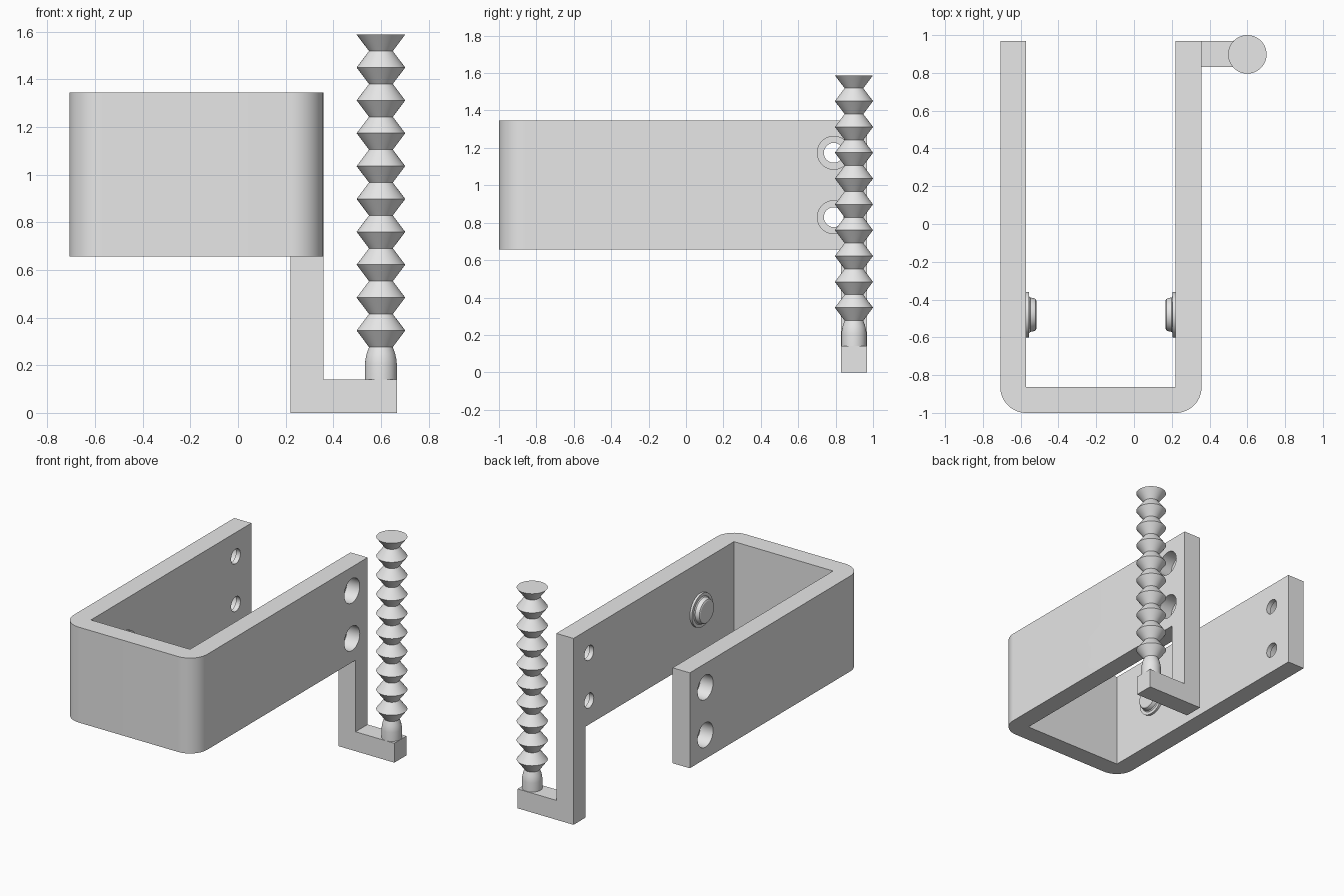
import bpy, bmesh, math
from mathutils import Matrix, Vector

cube = bpy.data.objects.get("Cube")
if cube:
    bpy.data.objects.remove(cube, do_unlink=True)

GREY = (0.8, 0.8, 0.8, 1.0)
grey = bpy.data.materials.new("plain grey")
grey.use_nodes = True
grey.diffuse_color = GREY
grey.node_tree.nodes["Principled BSDF"].inputs["Base Color"].default_value = GREY


def finish(bm, name):
    bmesh.ops.recalc_face_normals(bm, faces=bm.faces)
    mesh = bpy.data.meshes.new(name)
    bm.to_mesh(mesh)
    bm.free()
    mesh.materials.append(grey)
    obj = bpy.data.objects.new(name, mesh)
    bpy.context.collection.objects.link(obj)
    return obj


def smooth(obj):
    bpy.ops.object.select_all(action="DESELECT")
    obj.select_set(True)
    bpy.context.view_layer.objects.active = obj
    bpy.ops.object.shade_smooth_by_angle(angle=math.radians(25))


def prism(name, points, depth):
    """Extrude a closed outline of 3D points along a depth vector."""
    bm = bmesh.new()
    face = bm.faces.new([bm.verts.new(p) for p in points])
    ext = bmesh.ops.extrude_face_region(bm, geom=[face])
    moved = [v for v in ext["geom"] if isinstance(v, bmesh.types.BMVert)]
    bmesh.ops.translate(bm, verts=moved, vec=Vector(depth))
    return finish(bm, name)


def lathe(name, profile, location, tilt=0.0, sides=64):
    """Spin (radius, height) pairs into a capped solid, tilted about y."""
    bm = bmesh.new()
    rings = [[bm.verts.new((r * math.cos(math.tau * i / sides),
                            r * math.sin(math.tau * i / sides), h))
              for i in range(sides)] for r, h in profile]
    for a, b in zip(rings, rings[1:]):
        for i in range(sides):
            j = (i + 1) % sides
            bm.faces.new((a[i], a[j], b[j], b[i]))
    bm.faces.new(rings[0])
    bm.faces.new(rings[-1])
    place = Matrix.Translation(location) @ Matrix.Rotation(tilt, 4, "Y")
    bmesh.ops.transform(bm, matrix=place, verts=bm.verts)
    return finish(bm, name)


# Main dimensions
LEFT, RIGHT, FRONT, BACK = -0.708, 0.358, -1.0, 0.968
BOTTOM, TOP, WALL = 0.657, 1.346, 0.137
MIDDLE = (BOTTOM + TOP) / 2


def corner(cx, cy, start):
    steps = 16
    return [(cx + WALL * math.cos(start + math.pi / 2 * i / steps),
             cy + WALL * math.sin(start + math.pi / 2 * i / steps), BOTTOM)
            for i in range(steps + 1)]


# U-shaped bracket: rounded outer corners, square inner corners
inner_l, inner_r, inner_f = LEFT + WALL, RIGHT - WALL, FRONT + WALL
outline = [(LEFT, BACK, BOTTOM)]
outline += corner(inner_l, inner_f, math.pi)
outline += corner(inner_r, inner_f, math.pi * 1.5)
outline += [(RIGHT, BACK, BOTTOM), (inner_r, BACK, BOTTOM),
            (inner_r, inner_f, BOTTOM), (inner_l, inner_f, BOTTOM),
            (inner_l, BACK, BOTTOM)]
bracket = prism("bracket", outline, (0, 0, TOP - BOTTOM))

# Counterbored screw holes, wide on the outside of both arms
bore = [(0.053, -0.05), (0.053, 0.035), (0.088, 0.035), (0.088, 0.2)]
for x, side in ((inner_l, -1), (inner_r, 1)):
    for z in (MIDDLE - 0.172, MIDDLE + 0.172):
        cutter = lathe("hole_cutter", bore, (x, 0.79, z), side * math.pi / 2, 48)
        cutter.hide_render = True
        mod = bracket.modifiers.new("hole", "BOOLEAN")
        mod.operation = "DIFFERENCE"
        mod.solver = "EXACT"
        mod.object = cutter
        bpy.context.view_layer.objects.active = bracket
        bpy.ops.object.modifier_apply(modifier=mod.name)
        bpy.data.objects.remove(cutter, do_unlink=True)
smooth(bracket)

# Flanged buttons on the inner walls
button = [(0.12, -0.01), (0.12, 0.016), (0.098, 0.016), (0.091, 0.022),
          (0.087, 0.042), (0.083, 0.05), (0.075, 0.054)]
for name, x, side in (("right_button", inner_l, 1), ("left_button", inner_r, -1)):
    smooth(lathe(name, button, (x, -0.48, MIDDLE), side * math.pi / 2))

# L-shaped hook below one arm
END, FLOOR, HOOK_FRONT = 0.668, 0.14, 0.83
hook = [(inner_r, 0), (END, 0), (END, FLOOR), (RIGHT, FLOOR),
        (RIGHT, BOTTOM), (inner_r, BOTTOM)]
prism("hook", [(x, HOOK_FRONT, z) for x, z in hook], (0, BACK - HOOK_FRONT, 0))

# Ribbed peg standing on the hook
peg = [(0.067, FLOOR - 0.01), (0.067, 0.205), (0.065, 0.225),
       (0.060, 0.248), (0.050, 0.276)]
PITCH = 0.138
for i in range(10):
    ridge = 0.346 + PITCH * i
    peg.append((0.102, ridge))
    if i < 9:
        peg.append((0.050, ridge + PITCH / 2))
smooth(lathe("ribbed_peg", peg, (0.6, 0.898, 0)))
